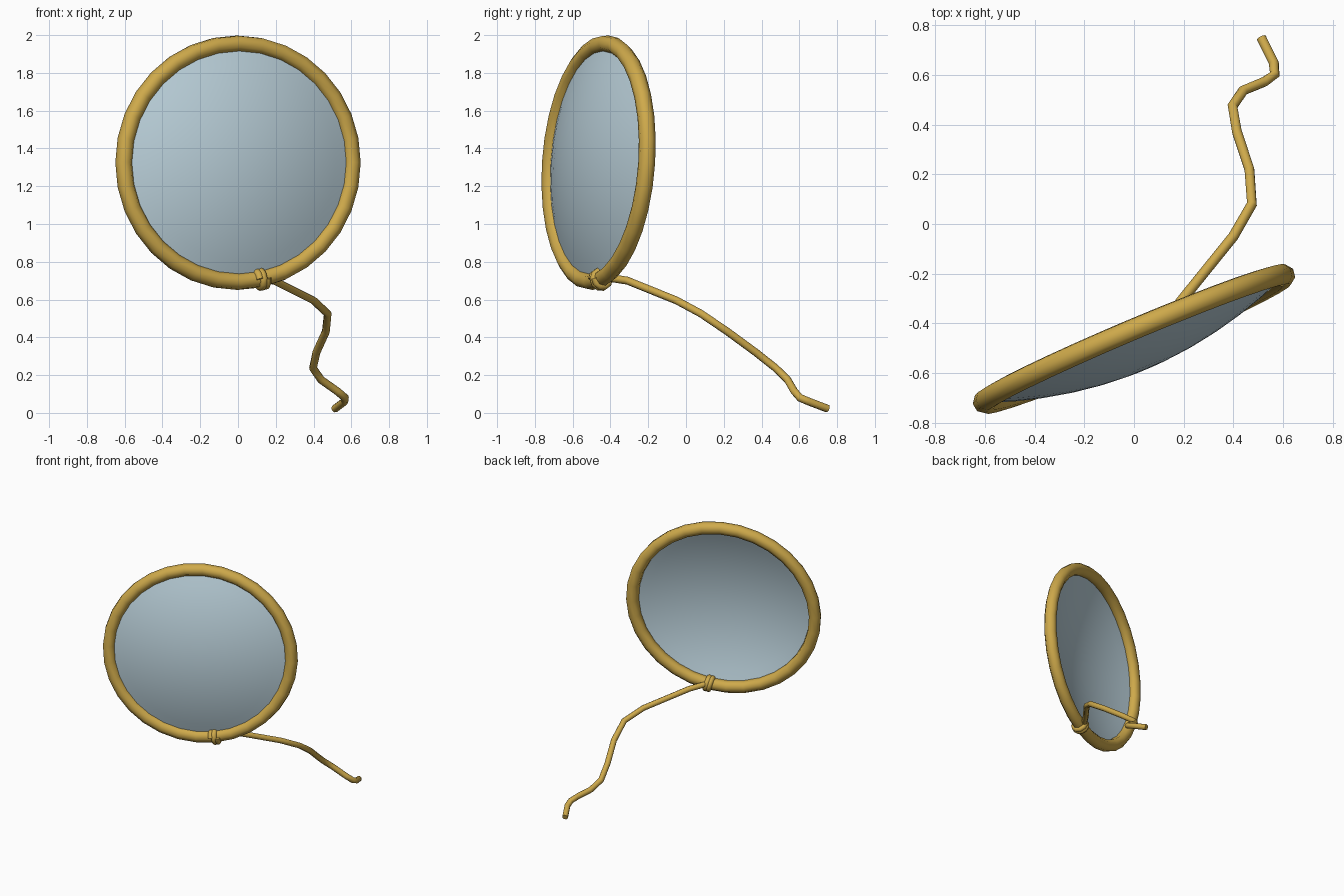
import bpy, bmesh
from math import sin, cos, pi
from mathutils import Vector

if "Cube" in bpy.data.objects:
    bpy.data.objects.remove(bpy.data.objects["Cube"])

# Lens plane: centre and the two half axes of the rim
C = Vector((0, -0.463, 1.325))
U = Vector((0.605, 0.255, 0))
V = Vector((0, 0.04, 0.63))
N = U.cross(V).normalized()


def material(name, color):
    m = bpy.data.materials.new(name)
    m.diffuse_color = color
    m.use_nodes = True
    m.node_tree.nodes["Principled BSDF"].inputs["Base Color"].default_value = m.diffuse_color
    return m


gold = material("gold", (0.62, 0.40, 0.07, 1))
glass = material("glass", (0.50, 0.64, 0.71, 0.85))


def rim_point(t, s=1.0):
    return C + s * (U * cos(t) + V * sin(t))


def tube(name, points, radius, cyclic=False):
    cu = bpy.data.curves.new(name, 'CURVE')
    cu.dimensions = '3D'
    cu.bevel_depth = radius
    cu.bevel_resolution = 2
    cu.use_fill_caps = True
    sp = cu.splines.new('POLY')
    sp.points.add(len(points) - 1)
    for p, co in zip(sp.points, points):
        p.co = (*co, 1)
    sp.use_cyclic_u = cyclic
    tmp = bpy.data.objects.new(name + "_path", cu)
    bpy.context.collection.objects.link(tmp)
    dg = bpy.context.evaluated_depsgraph_get()
    me = bpy.data.meshes.new_from_object(tmp.evaluated_get(dg))
    bpy.data.objects.remove(tmp)
    me.materials.clear()
    me.materials.append(gold)
    ob = bpy.data.objects.new(name, me)
    bpy.context.collection.objects.link(ob)
    bpy.ops.object.select_all(action='DESELECT')
    ob.select_set(True)
    bpy.context.view_layer.objects.active = ob
    bpy.ops.object.shade_smooth_by_angle(angle=1.0)
    return ob


# Rim
SEG = 32
tube("rim", [rim_point(2 * pi * i / SEG) for i in range(SEG)], 0.045, True)

# Domed glass, bulging to the front
bm = bmesh.new()
RINGS = 6
rows = []
for k in range(1, RINGS + 1):
    s = k / RINGS
    rows.append([bm.verts.new(rim_point(2 * pi * i / SEG, s) + N * 0.13 * (1 - s * s))
                 for i in range(SEG)])
tip = bm.verts.new(C + N * 0.13)
for i in range(SEG):
    j = (i + 1) % SEG
    bm.faces.new((tip, rows[0][i], rows[0][j]))
    for a, b in zip(rows, rows[1:]):
        bm.faces.new((a[i], b[i], b[j], a[j]))
for f in bm.faces:
    f.smooth = True
me = bpy.data.meshes.new("lens")
bm.to_mesh(me)
bm.free()
me.materials.append(glass)
bpy.context.collection.objects.link(bpy.data.objects.new("lens", me))

# Knot: cord wound around the rim
t0 = -pi / 2 + 0.2
P = rim_point(t0)
T = (V * cos(t0) - U * sin(t0)).normalized()
R = N.cross(T).normalized()
wraps = []
for i in range(21):
    a = 4 * pi * i / 20
    wraps.append(P + T * (0.044 * i / 20 - 0.022) + (N * cos(a) + R * sin(a)) * 0.042)
tube("knot", wraps, 0.021)

# Cord trailing back to the ground
tube("cord", [(0.125, -0.405, 0.715), (0.19, -0.31, 0.70), (0.40, -0.05, 0.595),
              (0.475, 0.08, 0.525), (0.465, 0.22, 0.43), (0.415, 0.37, 0.32),
              (0.397, 0.475, 0.237), (0.44, 0.538, 0.175), (0.525, 0.573, 0.115),
              (0.567, 0.603, 0.08), (0.563, 0.65, 0.06), (0.513, 0.75, 0.022)], 0.021)
